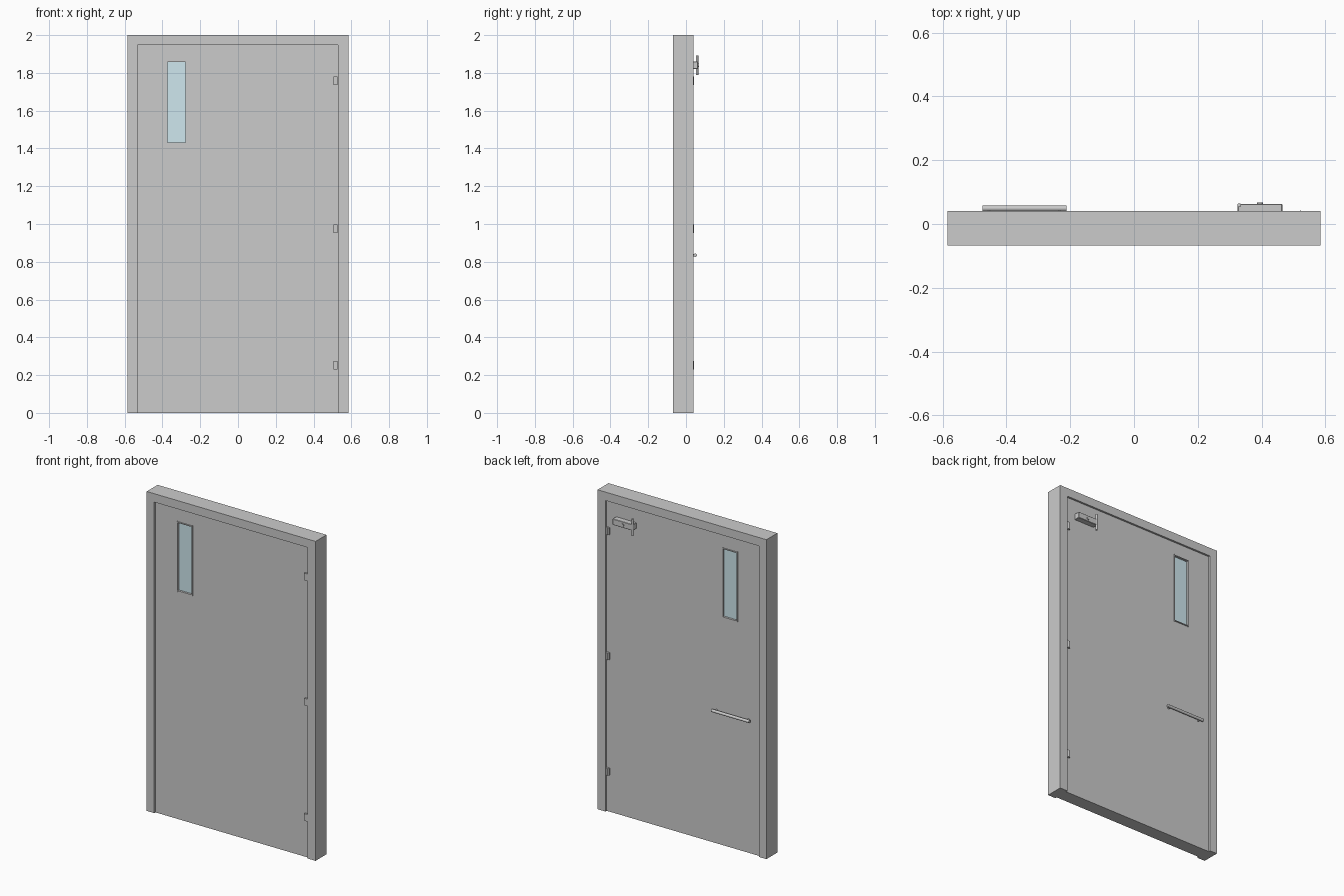
import bpy, bmesh, math
from mathutils import Matrix, Vector

if "Cube" in bpy.data.objects:
    bpy.data.objects.remove(bpy.data.objects["Cube"])

FRAME_Y = (-0.068, 0.040)   # frame depth
LEAF_Y = (-0.056, 0.028)    # leaf sits slightly recessed on both sides
WIN = (-0.377, -0.276, 1.43, 1.86)


def finish(name, bm, color=None):
    bmesh.ops.recalc_face_normals(bm, faces=bm.faces)
    mesh = bpy.data.meshes.new(name)
    bm.to_mesh(mesh)
    bm.free()
    ob = bpy.data.objects.new(name, mesh)
    bpy.context.collection.objects.link(ob)
    if color:
        mat = bpy.data.materials.new(name + "_material")
        mat.diffuse_color = color
        mat.use_nodes = True
        mat.node_tree.nodes["Principled BSDF"].inputs["Base Color"].default_value = mat.diffuse_color
        mesh.materials.append(mat)
    return ob


def box(name, x, y, z, color=None, bevel=0):
    bm = bmesh.new()
    size = [b - a for a, b in (x, y, z)]
    mid = [(a + b) / 2 for a, b in (x, y, z)]
    bmesh.ops.create_cube(bm, size=1, matrix=Matrix.Translation(mid) @ Matrix.Diagonal((*size, 1)))
    if bevel:
        bmesh.ops.bevel(bm, geom=bm.edges[:], offset=bevel, segments=1, affect='EDGES')
    return finish(name, bm, color)


def rod(name, start, end, r, sides=20):
    a, b = Vector(start), Vector(end)
    rot = (b - a).to_track_quat('Z', 'Y').to_matrix().to_4x4()
    bm = bmesh.new()
    bmesh.ops.create_cone(bm, cap_ends=True, segments=sides, radius1=r, radius2=r,
                          depth=(b - a).length, matrix=Matrix.Translation((a + b) / 2) @ rot)
    for f in bm.faces:
        f.smooth = len(f.verts) == 4
    for e in bm.edges:
        e.smooth = all(f.smooth for f in e.link_faces)
    return finish(name, bm)


def ring(name, outer, inner, y):
    """Rectangular panel with a rectangular through-opening."""
    bm = bmesh.new()
    loops = []
    for x0, x1, z0, z1 in (outer, inner):
        for d in y:
            loops.append([bm.verts.new((px, d, pz)) for px, pz in
                          ((x0, z0), (x1, z0), (x1, z1), (x0, z1))])
    of, ob, nf, nb = loops
    for a, b in ((of, nf), (ob, nb), (of, ob), (nf, nb)):
        for i in range(4):
            j = (i + 1) % 4
            bm.faces.new((a[i], a[j], b[j], b[i]))
    return finish(name, bm)


# Three-sided door frame, extruded profile
bm = bmesh.new()
profile = [(-0.585, 0), (-0.585, 2), (0.585, 2), (0.585, 0),
           (0.530, 0), (0.530, 1.947), (-0.533, 1.947), (-0.533, 0)]
face = bm.faces.new([bm.verts.new((x, FRAME_Y[0], z)) for x, z in profile])
ext = bmesh.ops.extrude_face_region(bm, geom=[face], use_keep_orig=True)
bmesh.ops.translate(bm, vec=(0, FRAME_Y[1] - FRAME_Y[0], 0),
                    verts=[v for v in ext['geom'] if isinstance(v, bmesh.types.BMVert)])
finish("door_frame", bm)

# Door leaf with window opening
ring("door_leaf", (-0.533, 0.530, 0, 1.947), WIN, LEAF_Y)

# Glass pane and its thin trim strips on both faces
x0, x1, z0, z1 = WIN
t = 0.005
box("window_glass", (x0, x1), (-0.049, 0.021), (z0, z1), (0.62, 0.80, 0.86, 1))
for side, y in (("front", (-0.062, -0.048)), ("back", (0.020, 0.034))):
    for label, x in (("left", x0), ("right", x1)):
        box(f"window_trim_{side}_{label}", (x - t / 2, x + t / 2), y, (z0 - t, z1 + t))
    for label, z in (("bottom", z0), ("top", z1)):
        box(f"window_trim_{side}_{label}", (x0, x1), y, (z - t / 2, z + t / 2))

# Three hinges showing on both faces
for i, z in enumerate((0.252, 0.975, 1.758)):
    box(f"hinge_{i + 1}_front", (0.505, 0.528), (-0.067, -0.050), (z - 0.022, z + 0.022))
    box(f"hinge_{i + 1}_back", (0.508, 0.526), (0.024, 0.038), (z - 0.022, z + 0.022))
    rod(f"hinge_{i + 1}_pin", (0.522, 0.036, z - 0.022), (0.522, 0.036, z + 0.022), 0.006, 12)

# Pull bar on two posts
rod("pull_bar", (-0.475, 0.049, 0.835), (-0.212, 0.049, 0.835), 0.009)
for label, x in (("left", -0.455), ("right", -0.233)):
    rod(f"pull_bar_post_{label}", (x, LEAF_Y[1] - 0.004, 0.835), (x, 0.049, 0.835), 0.006, 12)

# Door closer: body, vertical spindle and centre knob
box("closer_body", (0.325, 0.465), (0.024, 0.063), (1.821, 1.859), bevel=0.002)
rod("closer_spindle", (0.330, 0.059, 1.788), (0.330, 0.059, 1.893), 0.006)
rod("closer_knob", (0.395, 0.055, 1.840), (0.395, 0.068, 1.840), 0.009, 16)
